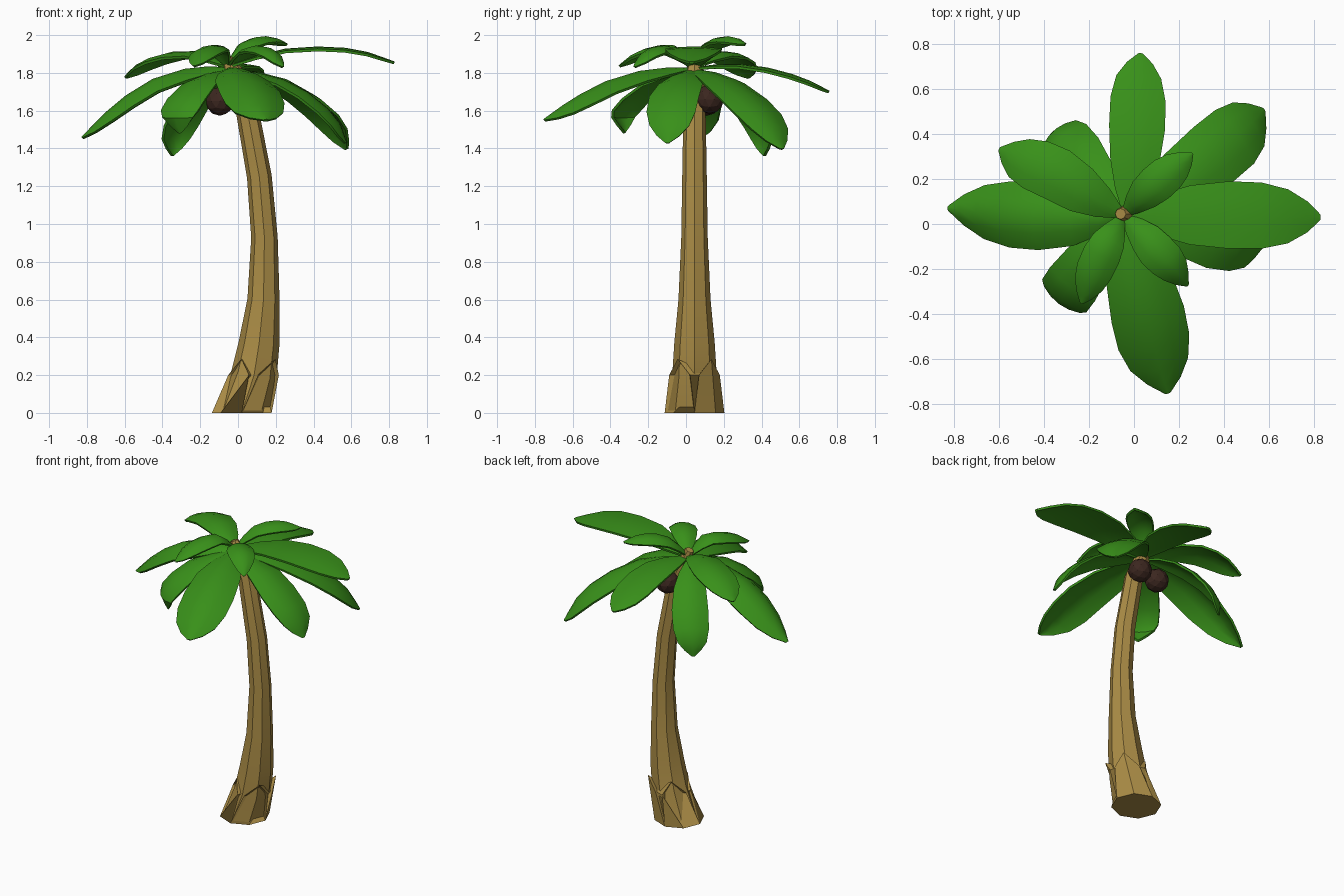
import bpy, bmesh, math
from mathutils import Vector

if "Cube" in bpy.data.objects:
    bpy.data.objects.remove(bpy.data.objects["Cube"])


def material(name, rgb):
    m = bpy.data.materials.new(name)
    m.diffuse_color = (*rgb, 1)
    m.use_nodes = True
    m.node_tree.nodes["Principled BSDF"].inputs["Base Color"].default_value = m.diffuse_color
    return m


GREEN = material("leaf_green", (0.04, 0.28, 0.01))
BARK = material("bark", (0.40, 0.26, 0.06))
SHELL = material("coconut_brown", (0.045, 0.02, 0.014))


def finish(name, bm, mat, smooth=None):
    bmesh.ops.recalc_face_normals(bm, faces=bm.faces[:])
    me = bpy.data.meshes.new(name)
    bm.to_mesh(me)
    bm.free()
    me.materials.append(mat)
    ob = bpy.data.objects.new(name, me)
    bpy.context.collection.objects.link(ob)
    if smooth:
        bpy.ops.object.select_all(action='DESELECT')
        ob.select_set(True)
        bpy.context.view_layer.objects.active = ob
        bpy.ops.object.shade_smooth_by_angle(angle=math.radians(smooth))
    return ob


def catmull(pts, t):
    p = [Vector(q) for q in pts]
    p = [2 * p[0] - p[1]] + p + [2 * p[-1] - p[-2]]
    n = len(pts) - 1
    i = min(int(t * n), n - 1)
    u = t * n - i
    a, b, c, d = p[i:i + 4]
    return 0.5 * (2 * b + (c - a) * u + (2 * a - 5 * b + 4 * c - d) * u * u
                  + (3 * b - a - 3 * c + d) * u ** 3)


# Trunk: octagonal rings (centre x, z, radius) along a bowed path
CY = 0.045
rings = [(0.02, 0, 0.145), (0.085, 0.2, 0.118), (0.112, 0.37, 0.107), (0.135, 0.6, 0.085),
         (0.14, 0.93, 0.07), (0.113, 1.25, 0.065), (0.04, 1.65, 0.058),
         (-0.025, 1.8, 0.05), (-0.06, 1.88, 0.024)]
bm = bmesh.new()
loops = []
for k, (x, z, r) in enumerate(rings):
    x0, z0, _ = rings[max(k - 1, 0)]
    x1, z1, _ = rings[min(k + 1, len(rings) - 1)]
    slope = (x1 - x0) / (z1 - z0) if k else 0
    loops.append([bm.verts.new((x + r * math.cos(a), CY + r * math.sin(a),
                                z - slope * r * math.cos(a)))
                  for a in (i * math.pi / 4 for i in range(8))])
for lo, hi in zip(loops, loops[1:]):
    for i in range(8):
        j = (i + 1) % 8
        bm.faces.new((lo[i], lo[j], hi[j], hi[i]))
bm.faces.new(loops[0])
bm.faces.new(loops[-1])
finish("trunk", bm, BARK, 30)


# Base sheath: four pointed bark plates around the foot of the trunk
def on_foot(deg, z):
    a = math.radians(deg)
    r = 0.158 - 0.11 * z
    return (0.02 + 0.31 * z + r * math.cos(a), CY + r * math.sin(a), z)


bm = bmesh.new()
for q in range(4):
    d = 90 * q
    b0, b1, b2, s0, s1, tip = [bm.verts.new(on_foot(d + a, z)) for a, z in (
        (0, 0), (45, 0), (90, 0), (10, 0.2), (80, 0.2), (45, 0.285))]
    mid = bm.verts.new(on_foot(45, 0.2))
    inner = bm.verts.new((0.085 + 0.05 * math.cos(math.radians(d + 45)),
                          CY + 0.05 * math.sin(math.radians(d + 45)), 0.22))
    centre = bm.verts.new((0.02, CY, 0))
    for f in ((b0, b1, mid, s0), (b1, b2, s1, mid), (s0, mid, tip), (mid, s1, tip),
              (s0, tip, inner), (tip, s1, inner), (b0, centre, b1), (b1, centre, b2),
              (b0, s0, inner, centre), (b2, centre, inner, s1)):
        bm.faces.new(f)
finish("base_bark_plates", bm, BARK, 30)

# Leaves: a curved strip with a leaf-shaped width and drooping edges
OUTLINE = [(0, 0.15), (0.14, 0.58), (0.3, 0.88), (0.48, 1), (0.65, 0.98),
           (0.8, 0.8), (0.92, 0.46), (1, 0.08)]


def leaf(name, half, droop, *path):
    bm = bmesh.new()
    rows = []
    for t, w in OUTLINE:
        p = catmull(path, t)
        tan = (catmull(path, min(t + 0.03, 1)) - catmull(path, max(t - 0.03, 0))).normalized()
        ends = Vector(path[-2]) - Vector(path[0])
        side = Vector((ends.y, -ends.x, 0)).normalized()
        up = side.cross(tan).normalized()
        rows.append([bm.verts.new(p + side * half * w * s - up * droop * w * s * s)
                     for s in (-1, -0.5, 0, 0.5, 1)])
    for a, b in zip(rows, rows[1:]):
        for i in range(4):
            bm.faces.new((a[i], a[i + 1], b[i + 1], b[i]))
    bmesh.ops.recalc_face_normals(bm, faces=bm.faces[:])
    bmesh.ops.solidify(bm, geom=bm.faces[:], thickness=0.014)
    finish(name, bm, GREEN, 35)


base = (-0.05, 0.04, 1.84)
leaf("leaf_right_high", 0.15, 0.012, base, (0.2, 0.04, 1.92), (0.44, 0.04, 1.94),
     (0.65, 0.035, 1.92), (0.83, 0.03, 1.86))
leaf("leaf_back", 0.125, 0.015, (-0.03, 0.04, 1.83), (0.0, 0.24, 1.85), (0.015, 0.45, 1.825),
     (0.02, 0.63, 1.77), (0.03, 0.76, 1.705))
leaf("leaf_back_right", 0.15, 0.035, (-0.03, 0.05, 1.82), (0.18, 0.18, 1.79), (0.38, 0.33, 1.68),
     (0.51, 0.44, 1.55), (0.58, 0.51, 1.40))
leaf("leaf_front", 0.165, 0.06, (-0.04, 0.03, 1.83), (0.01, -0.2, 1.82), (0.07, -0.44, 1.75),
     (0.11, -0.62, 1.65), (0.15, -0.755, 1.555))
leaf("leaf_left", 0.15, 0.07, (-0.06, 0.04, 1.83), (-0.24, 0.035, 1.83), (-0.47, 0.035, 1.76),
     (-0.67, 0.05, 1.62), (-0.83, 0.07, 1.46))
leaf("leaf_right_low", 0.135, 0.03, (-0.03, 0.03, 1.82), (0.2, -0.02, 1.78), (0.38, -0.07, 1.69),
     (0.52, -0.09, 1.56), (0.575, -0.1, 1.43))
leaf("leaf_back_left", 0.115, 0.03, (-0.06, 0.05, 1.82), (-0.17, 0.2, 1.76), (-0.27, 0.34, 1.63),
     (-0.34, 0.42, 1.48), (-0.35, 0.42, 1.36))
leaf("leaf_front_left", 0.125, 0.03, (-0.05, 0.03, 1.82), (-0.19, -0.15, 1.78),
     (-0.29, -0.29, 1.68), (-0.335, -0.355, 1.58), (-0.31, -0.33, 1.48))
leaf("leaf_left_high", 0.12, 0.03, base, (-0.2, 0.13, 1.91), (-0.36, 0.23, 1.91),
     (-0.5, 0.29, 1.86), (-0.6, 0.335, 1.78))
leaf("small_leaf_back_right", 0.085, 0.03, base, (0.02, 0.11, 1.95), (0.1, 0.18, 1.99),
     (0.18, 0.25, 1.99), (0.26, 0.315, 1.955))
leaf("small_leaf_front_left", 0.085, 0.03, base, (-0.1, -0.05, 1.94), (-0.15, -0.15, 1.945),
     (-0.2, -0.26, 1.91), (-0.235, -0.355, 1.84))
leaf("small_leaf_front_right", 0.085, 0.03, base, (0.03, -0.04, 1.92), (0.1, -0.12, 1.945),
     (0.18, -0.2, 1.92), (0.24, -0.275, 1.835))

# Coconuts under the crown
for name, loc in (("coconut_left", (-0.095, 0.11, 1.65)), ("coconut_back", (0.055, 0.125, 1.66))):
    bm = bmesh.new()
    bmesh.ops.create_icosphere(bm, subdivisions=2, radius=0.077)
    bmesh.ops.translate(bm, vec=loc, verts=bm.verts[:])
    finish(name, bm, SHELL)
